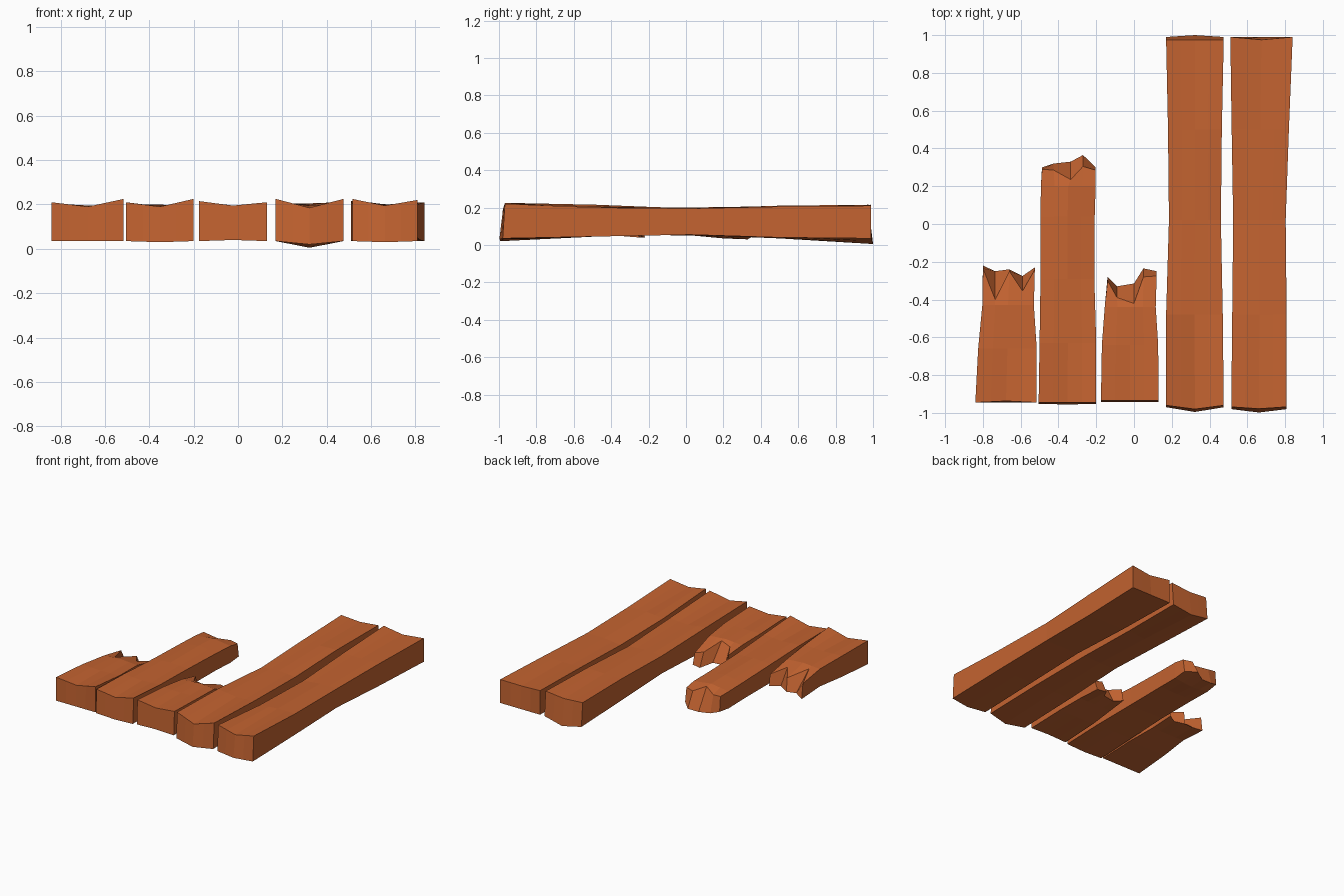
import bpy, bmesh

wood = bpy.data.materials.new("orange_wood")
wood.diffuse_color = (0.55, 0.125, 0.03, 1)


def section(y, xl, xr, tl, tm, tr, be, bm, skew=(0, 0, 0)):
    """Ring of 5 top + 5 bottom points; skew = y shift of top middle, bottom edges, bottom middle."""
    xm = (xl + xr) / 2
    top = [(xl, y, tl), (xm, y + skew[0], tm), (xr, y, tr)]
    bot = [(xl, y + skew[1], be), (xm, y + skew[2], bm), (xr, y + skew[1], be)]

    def split(p):
        mid = lambda a, b: tuple((i + j) / 2 for i, j in zip(a, b))
        return [p[0], mid(p[0], p[1]), p[1], mid(p[1], p[2]), p[2]]
    return split(top), split(bot)


def tip(points):
    """Splintered end: each column is x, y top, y bottom, z top, z bottom."""
    return ([(x, yt, zt) for x, yt, yb, zt, zb in points],
            [(x, yb, zb) for x, yt, yb, zt, zb in points])


def plank(name, sections):
    bm = bmesh.new()
    rings = [([bm.verts.new(p) for p in t], [bm.verts.new(p) for p in b])
             for t, b in sections]
    # long faces between neighbouring sections
    for (t0, b0), (t1, b1) in zip(rings, rings[1:]):
        r0, r1 = t0 + b0[::-1], t1 + b1[::-1]
        for i in range(10):
            j = (i + 1) % 10
            bm.faces.new((r0[i], r0[j], r1[j], r1[i]))
    # end grain
    for t, b in (rings[0], rings[-1]):
        for i in range(4):
            bm.faces.new((t[i], t[i + 1], b[i + 1], b[i]))
    bmesh.ops.recalc_face_normals(bm, faces=bm.faces)
    mesh = bpy.data.meshes.new(name)
    bm.to_mesh(mesh)
    bm.free()
    mesh.materials.append(wood)
    bpy.context.collection.objects.link(bpy.data.objects.new(name, mesh))


# two full-length planks
plank("long_plank_inner", [
    section(-0.96, 0.17, 0.475, 0.225, 0.185, 0.225, 0.035, 0.02, (-0.02, -0.01, -0.035)),
    section(-0.48, 0.17, 0.47, 0.215, 0.195, 0.205, 0.05, 0.045),
    section(0.02, 0.185, 0.46, 0.19, 0.2, 0.19, 0.06, 0.055),
    section(0.5, 0.18, 0.465, 0.205, 0.205, 0.21, 0.045, 0.035),
    section(0.975, 0.17, 0.475, 0.21, 0.2, 0.215, 0.035, 0.005, (0, 0.015, 0.025)),
])
plank("long_plank_outer", [
    section(-0.968, 0.515, 0.808, 0.225, 0.195, 0.22, 0.035, 0.03, (-0.01, -0.012, -0.03)),
    section(-0.48, 0.52, 0.808, 0.19, 0.2, 0.2, 0.045, 0.045),
    section(0.02, 0.525, 0.803, 0.18, 0.195, 0.195, 0.055, 0.055),
    section(0.5, 0.517, 0.82, 0.2, 0.2, 0.205, 0.04, 0.04),
    section(0.99, 0.51, 0.84, 0.215, 0.2, 0.21, 0.035, 0.035, (-0.015, 0, 0)),
])

# three broken planks
plank("broken_plank_left", [
    section(-0.945, -0.84, -0.515, 0.21, 0.19, 0.225, 0.035, 0.035, (0.008, 0, 0)),
    section(-0.66, -0.825, -0.515, 0.2, 0.195, 0.2, 0.045, 0.045),
    section(-0.43, -0.803, -0.53, 0.185, 0.195, 0.185, 0.055, 0.055),
    tip([(-0.80, -0.235, -0.22, 0.15, 0.04), (-0.735, -0.40, -0.25, 0.18, 0.055),
         (-0.66, -0.25, -0.24, 0.15, 0.05), (-0.59, -0.355, -0.275, 0.17, 0.06),
         (-0.525, -0.24, -0.23, 0.145, 0.06)]),
])
plank("broken_plank_middle", [
    section(-0.945, -0.505, -0.2, 0.21, 0.19, 0.225, 0.035, 0.03, (0, -0.008, -0.01)),
    section(-0.63, -0.5, -0.2, 0.205, 0.195, 0.205, 0.045, 0.045),
    section(-0.29, -0.495, -0.21, 0.19, 0.2, 0.19, 0.055, 0.055),
    section(0.04, -0.495, -0.208, 0.18, 0.2, 0.18, 0.055, 0.05),
    section(0.2, -0.493, -0.203, 0.175, 0.195, 0.175, 0.05, 0.035),
    tip([(-0.487, 0.29, 0.3, 0.17, 0.06), (-0.425, 0.285, 0.32, 0.165, 0.04),
         (-0.335, 0.235, 0.33, 0.185, 0.03), (-0.27, 0.305, 0.365, 0.16, 0.05),
         (-0.203, 0.285, 0.3, 0.16, 0.06)]),
])
plank("broken_plank_right", [
    section(-0.935, -0.175, 0.13, 0.215, 0.195, 0.21, 0.035, 0.04, (0, -0.008, -0.008)),
    section(-0.64, -0.17, 0.128, 0.2, 0.195, 0.2, 0.045, 0.045),
    section(-0.44, -0.155, 0.115, 0.185, 0.195, 0.185, 0.055, 0.055),
    tip([(-0.14, -0.3, -0.28, 0.16, 0.06), (-0.09, -0.39, -0.33, 0.175, 0.06),
         (0.0, -0.42, -0.315, 0.185, 0.06), (0.05, -0.28, -0.235, 0.14, 0.04),
         (0.12, -0.275, -0.25, 0.12, 0.04)]),
])
